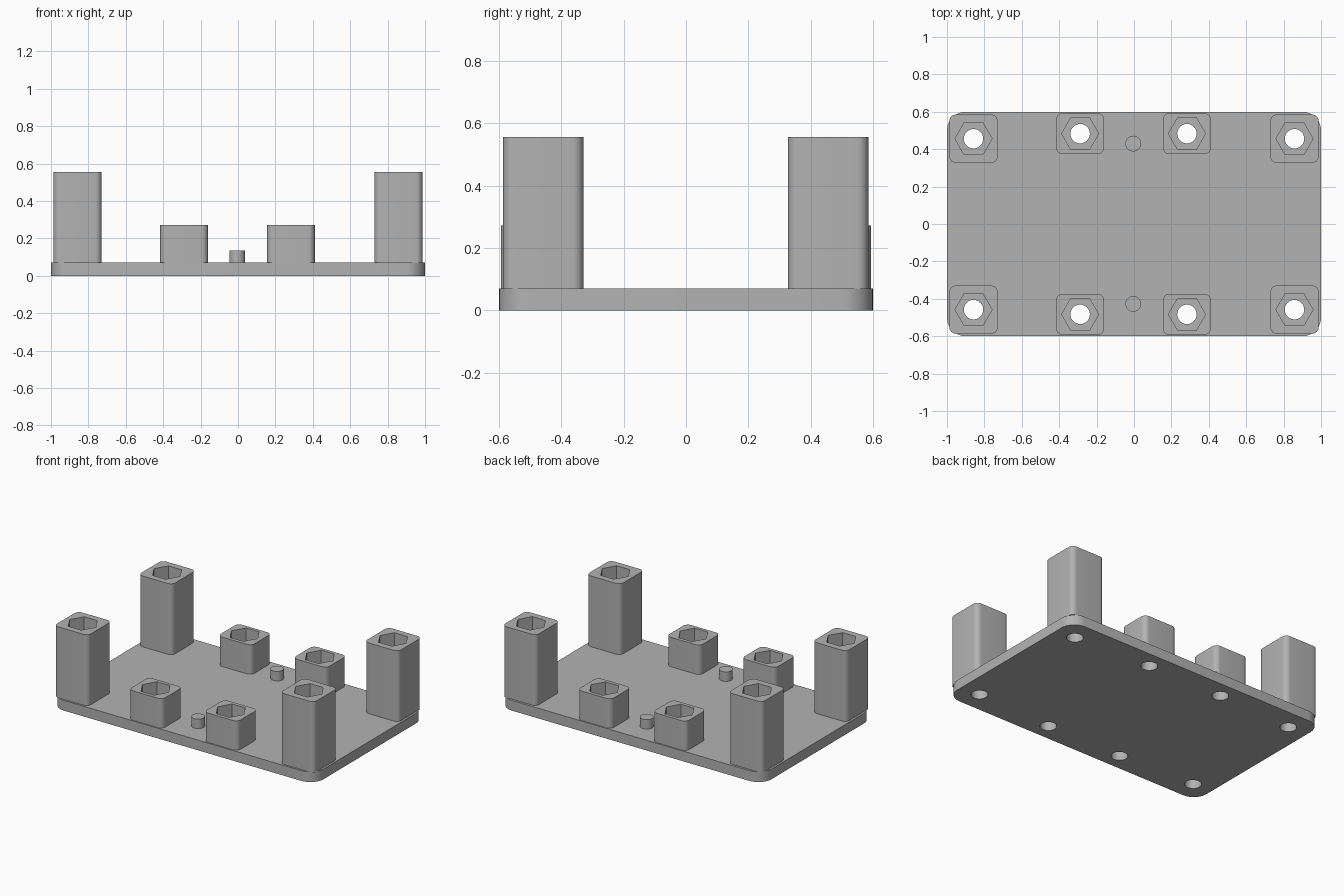
import bpy, bmesh

if "Cube" in bpy.data.objects:
    bpy.data.objects.remove(bpy.data.objects["Cube"])

GREY = (0.45, 0.45, 0.45, 1)
mat = bpy.data.materials.new("grey plastic")
mat.use_nodes = True
mat.diffuse_color = GREY
mat.node_tree.nodes["Principled BSDF"].inputs["Base Color"].default_value = GREY

PLATE_TOP = 0.07
HOLE_R, HEX_R = 0.052, 0.099


def finish(bm, name):
    mesh = bpy.data.meshes.new(name)
    bm.to_mesh(mesh)
    bm.free()
    mesh.materials.append(mat)
    ob = bpy.data.objects.new(name, mesh)
    bpy.context.collection.objects.link(ob)
    return ob


def rounded_box(name, x, y, z0, z1, w, d, radius):
    """Box with its upright edges rounded."""
    bm = bmesh.new()
    bmesh.ops.create_cube(bm, size=1)
    bmesh.ops.scale(bm, vec=(w, d, z1 - z0), verts=bm.verts)
    bmesh.ops.translate(bm, vec=(x, y, (z0 + z1) / 2), verts=bm.verts)
    upright = [e for e in bm.edges
               if abs(e.verts[0].co.z - e.verts[1].co.z) > 0.01]
    bmesh.ops.bevel(bm, geom=upright, offset=radius, segments=8,
                    profile=0.5, affect="EDGES")
    return finish(bm, name)


def prism(name, x, y, z0, z1, radius, sides):
    bm = bmesh.new()
    bmesh.ops.create_cone(bm, cap_ends=True, segments=sides, radius1=radius,
                          radius2=radius, depth=z1 - z0)
    if sides == 6:  # hexagon points face left and right
        for v in bm.verts:
            v.co.x, v.co.y = v.co.y, -v.co.x
    bmesh.ops.translate(bm, vec=(x, y, (z0 + z1) / 2), verts=bm.verts)
    return finish(bm, name)


def cut(ob, cutter):
    mod = ob.modifiers.new("cut", "BOOLEAN")
    mod.operation, mod.solver, mod.object = "DIFFERENCE", "EXACT", cutter
    bpy.context.view_layer.objects.active = ob
    bpy.ops.object.modifier_apply(modifier=mod.name)


parts = []
plate = rounded_box("base_plate", 0, 0, 0, PLATE_TOP, 2, 1.2, 0.1)
parts.append(plate)

# Hollow posts: tall ones at the corners, short ones along the long edges
# kind, x centre, y centres, width, depth, height
rows = [
    ("tall", (-0.858, 0.858), (-0.458, 0.456), 0.258, 0.258, 0.556),
    ("short", (-0.288, 0.283), (-0.483, 0.483), 0.256, 0.22, 0.272),
]
for kind, xs, ys, w, d, top in rows:
    for x, side in zip(xs, ("right", "left")):
        for y, end in zip(ys, ("front", "back")):
            post = rounded_box(f"{kind}_post_{end}_{side}", x, y,
                               PLATE_TOP - 0.001, top, w, d, 0.035)
            drill = prism("drill", x, y, -0.1, 1, HOLE_R, 32)
            socket = prism("socket", x, y, PLATE_TOP, 1, HEX_R, 6)
            cut(post, socket)
            cut(post, drill)
            cut(plate, drill)
            for helper in (drill, socket):
                bpy.data.objects.remove(helper)
            parts.append(post)

# Locating pins
for y, end in ((-0.427, "front"), (0.43, "back")):
    parts.append(prism(f"locating_pin_{end}", -0.004, y, PLATE_TOP - 0.005,
                       0.135, 0.042, 32))

# Smooth the rounded corners, keep the edges sharp
bpy.ops.object.select_all(action="DESELECT")
for ob in parts:
    ob.select_set(True)
bpy.context.view_layer.objects.active = plate
bpy.ops.object.shade_smooth_by_angle()
